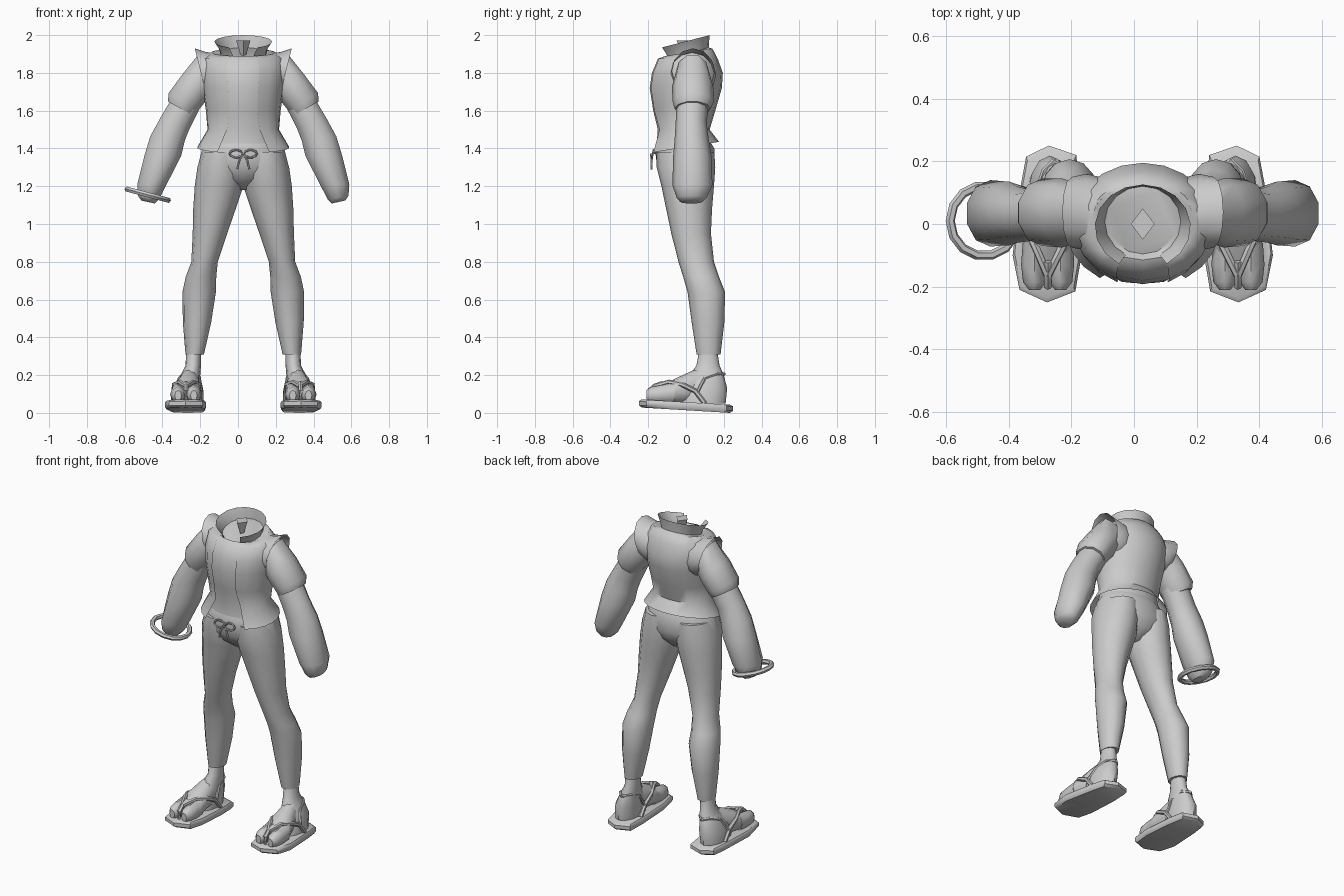
import bpy, bmesh, math
from mathutils import Vector as V

if "Cube" in bpy.data.objects:
    bpy.data.objects.remove(bpy.data.objects["Cube"])

C = 0.028            # the body's symmetry plane sits slightly right of centre


def finish(ob, mirror=False, angle=50):
    ob.location.x = C
    if mirror:
        ob.modifiers.new("mirror", 'MIRROR')
    bpy.ops.object.select_all(action='DESELECT')
    ob.select_set(True)
    bpy.context.view_layer.objects.active = ob
    bpy.ops.object.shade_smooth_by_angle(angle=math.radians(angle))
    return ob


def loft(name, rings, n=12, mirror=False, caps=(True, True), angle=50):
    """Skin rings given as (centre, side vector, back vector, front gap in degrees)."""
    bm = bmesh.new()
    rows, is_open = [], len(rings[0]) > 3
    for r in rings:
        c, a, b = V(r[0]), V(r[1]), V(r[2])
        g = math.radians(r[3]) if is_open else 0
        row = []
        for i in range(n):
            t = g + (2 * math.pi - 2 * g) * i / (n - 1 if is_open else n)
            row.append(bm.verts.new(c + a * math.sin(t) - b * math.cos(t)))
        rows.append(row)
    for p, q in zip(rows, rows[1:]):
        for i in range(n - 1 if is_open else n):
            j = (i + 1) % n
            bm.faces.new((p[i], p[j], q[j], q[i]))
    if not is_open:
        if caps[0]:
            bm.faces.new(rows[0])
        if caps[1]:
            bm.faces.new(rows[-1])
    bmesh.ops.recalc_face_normals(bm, faces=bm.faces)
    me = bpy.data.meshes.new(name)
    bm.to_mesh(me)
    bm.free()
    ob = bpy.data.objects.new(name, me)
    bpy.context.collection.objects.link(ob)
    return finish(ob, mirror, angle)


def level(z, ru, y0, y1, u=0, tilt=0, *gap):
    """Horizontal ring; tilt raises the back and lowers the front."""
    return ((u, (y0 + y1) / 2, z), (ru, 0, 0), (0, (y1 - y0) / 2, tilt), *gap)


def limb(o, i, y0, y1):
    """Arm ring from its outer and inner (x, z) outline points."""
    return (((o[0] + i[0]) / 2 - C, (y0 + y1) / 2, (o[1] + i[1]) / 2),
            ((o[0] - i[0]) / 2, 0, (o[1] - i[1]) / 2), (0, (y1 - y0) / 2, 0))


def upright(y, u, hw, z0, z1):
    """Ring facing the toes."""
    return ((u, y, (z0 + z1) / 2), (hw, 0, 0), (0, 0, (z1 - z0) / 2))


def tube(name, pts, r, mirror=False, n=6):
    pts, rings = [V(p) for p in pts], []
    for k, p in enumerate(pts):
        t = (pts[min(k + 1, len(pts) - 1)] - pts[max(k - 1, 0)]).normalized()
        a = t.cross(V((0, 0.3, 1))).normalized()
        rings.append((p, a * r, t.cross(a) * r))
    return loft(name, rings, n, mirror)


# open jacket with flared hem
jacket = [level(1.405, .245, -.205, .175, 0, .03, 34), level(1.5, .19, -.155, .125, 0, 0, 27),
          level(1.6, .198, -.18, .155, 0, 0, 22), level(1.72, .215, -.2, .19, 0, 0, 22),
          level(1.8, .225, -.188, .195, 0, 0, 22), level(1.875, .215, -.155, .168, 0, 0, 22),
          level(1.908, .17, -.12, .14, 0, .02, 24), level(1.9, .12, -.1, .12, 0, .035, 28)]
loft("jacket", jacket, 19)

# under shirt closing the jacket front
shirt = [(c, (a[0] * .96, 0, 0), (0, b[1] * .96, b[2])) for c, a, b, g in jacket[1:]]
shirt.insert(0, level(1.425, .2, -.155, .13))
loft("under_shirt", shirt, 16)

# standing collar
loft("collar", [level(1.895, .12, -.105, .12, 0, .035, 24),
                level(1.93, .13, -.115, .122, 0, .035, 26),
                level(1.965, .153, -.145, .126, 0, .035, 30)], 15)

# neck stub inside the collar
loft("neck_stub", [level(1.88, .01, -.01, .01), level(1.972, .038, -.05, .05)], 4, angle=20)

# armhole flares of the jacket
loft("armhole_flare", [limb((.17, 1.905), (.16, 1.67), -.1, .15),
                       limb((.225, 1.91), (.19, 1.67), -.085, .16),
                       limb((.285, 1.93), (.225, 1.69), -.075, .15)], 12, True, (False, False))

# upper sleeves
loft("upper_sleeve", [limb((.2, 1.88), (.13, 1.71), -.04, .11),
                      limb((.27, 1.9), (.18, 1.69), -.055, .125),
                      limb((.35, 1.8), (.22, 1.65), -.075, .145),
                      limb((.428, 1.695), (.27, 1.59), -.07, .145),
                      limb((.43, 1.65), (.285, 1.57), -.06, .13)], 10, True)

# forearm sleeves, closed at the wrist
loft("forearm_sleeve", [limb((.39, 1.7), (.25, 1.62), -.05, .12),
                        limb((.473, 1.56), (.31, 1.5), -.055, .11),
                        limb((.525, 1.465), (.333, 1.44), -.06, .12),
                        limb((.557, 1.36), (.352, 1.36), -.068, .135),
                        limb((.593, 1.21), (.435, 1.2), -.072, .14),
                        limb((.588, 1.15), (.472, 1.13), -.05, .11),
                        limb((.57, 1.125), (.495, 1.108), -.03, .085)], 10, True)

# bangle on one wrist
bpy.ops.mesh.primitive_torus_add(major_segments=14, minor_segments=6,
                                 major_radius=.112, minor_radius=.015)
bangle = bpy.context.object
bangle.name = "bangle"
finish(bangle)
bangle.location = (-.478, .01, 1.155)
bangle.rotation_euler.y = math.radians(15)

# trousers
loft("trouser_seat", [level(1.45, .19, -.14, .12), level(1.4, .217, -.165, .15),
                      level(1.3, .242, -.152, .152), level(1.24, .17, -.12, .13),
                      level(1.18, .03, -.04, .07)], 16)
legs = [(1.38, .0, .218, -.155, .15), (1.3, -.01, .243, -.155, .155), (1.2, .0, .257, -.13, .148),
        (1.08, .04, .265, -.105, .138), (.95, .085, .268, -.078, .132), (.8, .135, .275, -.04, .148),
        (.72, .143, .305, -.015, .175), (.64, .145, .322, .008, .207), (.48, .17, .32, .03, .203),
        (.31, .208, .306, .056, .183)]
loft("trouser_leg", [level(z, (o - i) / 2, f, b, (o + i) / 2) for z, i, o, f, b in legs], 12, True)

# drawstring bow: loops and tails
loop = [(.038 + .034 * math.cos(t), -.176 - .008 * math.sin(t / 2), 1.372 + .02 * math.sin(t))
        for t in [math.pi + k * math.pi / 5 for k in range(11)]]
tube("bow_loop", loop, .006, True)
tube("bow_tail", [(.003, -.178, 1.368), (.022, -.183, 1.335), (.032, -.182, 1.29)], .006, True)

# ankles and heels
loft("ankle", [level(.33, .04, .07, .165, .262), level(.25, .041, .055, .178, .265),
               level(.2, .052, .02, .2, .28), level(.13, .068, -.02, .218, .296),
               level(.05, .068, -.04, .21, .3)], 12, True)

# front of the foot and the split toes
loft("instep", [upright(.08, .285, .05, .05, .24), upright(.03, .29, .062, .05, .222),
                upright(-.05, .3, .08, .045, .185), upright(-.12, .302, .082, .045, .147),
                upright(-.15, .302, .065, .055, .13)], 12, True)
for name, u in (("big_toe", .262), ("outer_toe", .345)):
    loft(name, [upright(-.06, u, .038, .05, .16), upright(-.13, u, .043, .048, .147),
                upright(-.185, u, .037, .05, .138), upright(-.21, u, .018, .065, .12)], 8, True)

# sandal soles, tilted slightly down to the heel
outline = [(.305, -.25), (.393, -.21), (.415, -.1), (.388, .13), (.372, .215),
           (.3, .25), (.212, .22), (.2, .1), (.197, -.11), (.215, -.215)]
bm = bmesh.new()
layers = []
for h, s in ((.0, .93), (.012, 1), (.034, 1), (.043, .94)):
    layers.append([bm.verts.new((.305 + (u - .305) * s, y * s, .018 + h - y * .056))
                   for u, y in outline])
for p, q in zip(layers, layers[1:]):
    for i in range(10):
        bm.faces.new((p[i], p[(i + 1) % 10], q[(i + 1) % 10], q[i]))
bm.faces.new(layers[0])
bm.faces.new(layers[-1])
bmesh.ops.recalc_face_normals(bm, faces=bm.faces)
for v in bm.verts:
    v.co.z = max(v.co.z, 0)
low = min(v.co.z for v in bm.verts)
for v in bm.verts:
    v.co.z -= low
me = bpy.data.meshes.new("sandal_sole")
bm.to_mesh(me)
bm.free()
sole = bpy.data.objects.new("sandal_sole", me)
bpy.context.collection.objects.link(sole)
finish(sole, True, 40)

# sandal thongs and heel straps
knot = (.303, -.165, .142)
tube("thong_post", [(.303, -.2, .06), (.303, -.198, .115), knot, (.303, -.12, .158)], .013, True)
for name, s in (("inner_strap", -1), ("outer_strap", 1)):
    tube(name, [knot, (.3 + s * .035, -.09, .163), (.298 + s * .068, -.02, .15),
                (.296 + s * .073, .05, .115), (.296 + s * .075, .1, .05)], .013, True)
    tube(name + "_heel", [(.296 + s * .073, .06, .11), (.285 + s * .052, .1, .185),
                          (.28 + s * .035, .17, .21), (.28, .203, .205)], .009, True)
